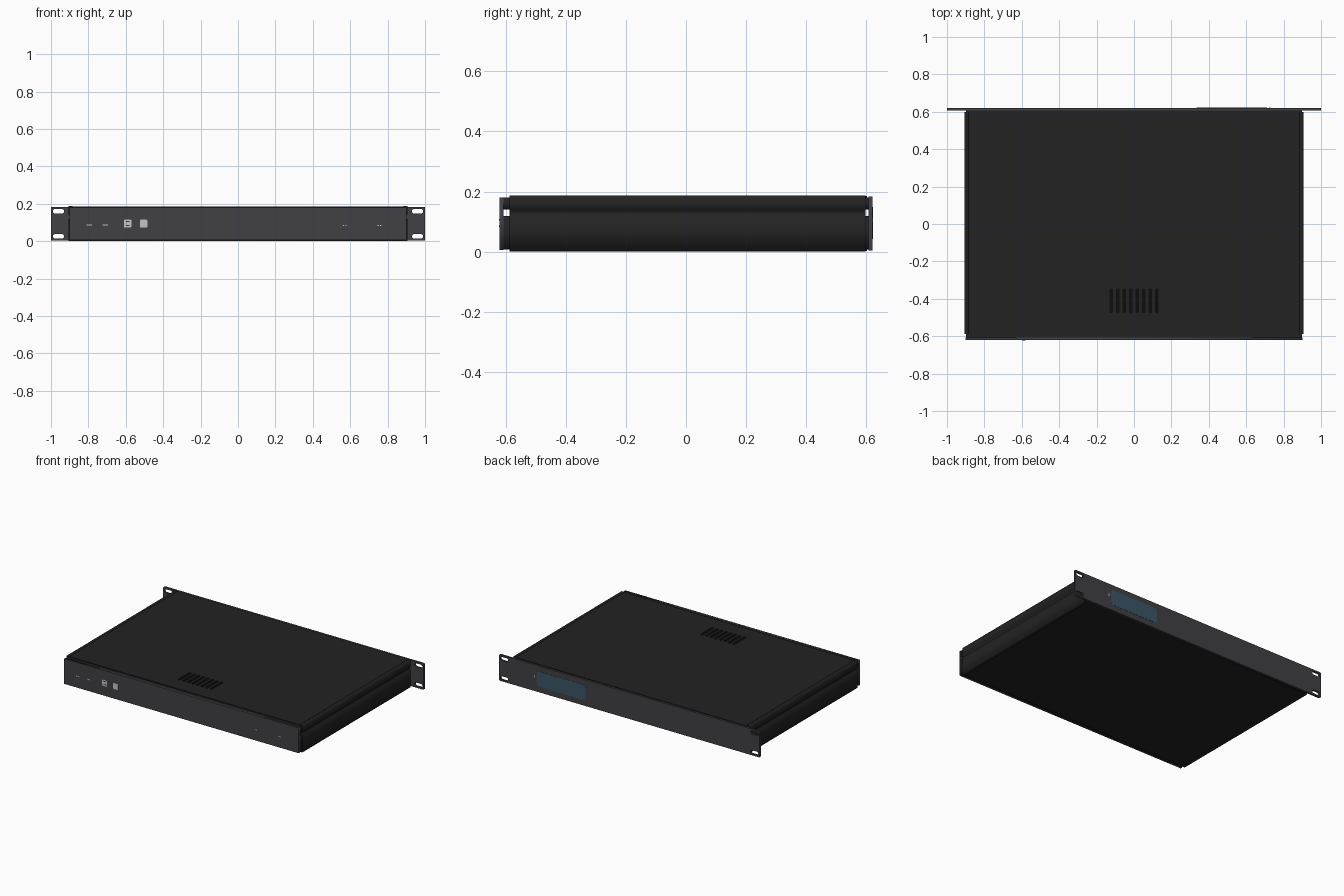
import bpy, bmesh, math

if "Cube" in bpy.data.objects:
    bpy.data.objects.remove(bpy.data.objects["Cube"])


def mat(name, rgb):
    m = bpy.data.materials.new(name)
    m.diffuse_color = (*rgb, 1)
    m.use_nodes = True
    m.node_tree.nodes["Principled BSDF"].inputs["Base Color"].default_value = m.diffuse_color
    return m


BODY = mat("black_case", (0.0165, 0.0165, 0.0165))
PANEL = mat("charcoal_panel", (0.053, 0.051, 0.058))
VOID = mat("deep_black", (0.004, 0.004, 0.004))
GLASS = mat("blue_window", (0.042, 0.09, 0.135))
METAL = mat("light_metal", (0.55, 0.55, 0.55))


def rect(x0, x1, y0, y1, r=0.0, n=4):
    """Rectangle outline with optional rounded corners."""
    if r == 0:
        return [(x0, y0), (x1, y0), (x1, y1), (x0, y1)]
    pts = []
    for cx, cy, a in ((x1 - r, y1 - r, 0), (x0 + r, y1 - r, 90),
                      (x0 + r, y0 + r, 180), (x1 - r, y0 + r, 270)):
        for i in range(n + 1):
            t = math.radians(a + 90 * i / n)
            pts.append((cx + r * math.cos(t), cy + r * math.sin(t)))
    return pts


def sheet(name, loops, lo, hi, material, upright=True):
    """Filled outline with holes, extruded along y (upright) or z."""
    cu = bpy.data.curves.new(name, 'CURVE')
    cu.dimensions = '2D'
    cu.fill_mode = 'BOTH'
    cu.extrude = (hi - lo) / 2
    for pts in loops:
        s = cu.splines.new('POLY')
        s.points.add(len(pts) - 1)
        for p, (x, y) in zip(s.points, pts):
            p.co = (x, y, 0, 1)
        s.use_cyclic_u = True
    ob = bpy.data.objects.new(name, cu)
    bpy.context.collection.objects.link(ob)
    mid = (lo + hi) / 2
    if upright:
        ob.rotation_euler.x = math.pi / 2
        ob.location.y = mid
    else:
        ob.location.z = mid
    bpy.ops.object.select_all(action='DESELECT')
    ob.select_set(True)
    bpy.context.view_layer.objects.active = ob
    bpy.ops.object.convert(target='MESH')
    ob = bpy.context.view_layer.objects.active
    bm = bmesh.new()
    bm.from_mesh(ob.data)
    bmesh.ops.remove_doubles(bm, verts=bm.verts, dist=1e-5)
    bmesh.ops.recalc_face_normals(bm, faces=bm.faces)
    bm.to_mesh(ob.data)
    bm.free()
    ob.data.materials.clear()
    ob.data.materials.append(material)
    return ob


# Rack panel with four oblong mounting slots in the ears
slots = [rect(*sorted((s * 0.93, s * 0.99)), z - 0.012, z + 0.012, 0.0119)
         for s in (-1, 1) for z in (0.16, 0.026)]
sheet("rack_panel", [rect(-1, 1, 0.003, 0.184, 0.006)] + slots, 0.608, 0.621, PANEL)

# Display window on the rack panel, with a small indicator beside it
sheet("display_window", [rect(0.335, 0.71, 0.042, 0.148, 0.018)], 0.618, 0.6225, GLASS)
sheet("indicator", [rect(0.722, 0.73, 0.095, 0.112)], 0.618, 0.622, METAL)

# Plate on the connector side
sheet("connector_plate", [rect(-0.9, 0.9, 0.006, 0.181)], -0.62, -0.608, PANEL)

# Sockets and small holes on the connector plate
for i, x in enumerate((-0.59, -0.505)):
    sheet(f"square_socket_{i}", [rect(x - 0.02, x + 0.02, 0.073, 0.115, 0.005)],
          -0.6215, -0.617, METAL)
for i, z in enumerate((0.082, 0.104)):
    sheet(f"socket_detail_{i}", [rect(-0.6, -0.58, z, z + 0.005)], -0.6225, -0.62, PANEL)
for i, x in enumerate((-0.795, -0.71)):
    sheet(f"slit_socket_{i}", [rect(x - 0.014, x + 0.014, 0.084, 0.09)],
          -0.6215, -0.617, METAL)
for i, x in enumerate((0.565, 0.577, 0.75, 0.763)):
    sheet(f"small_hole_{i}", [rect(x - 0.003, x + 0.003, 0.08, 0.086)],
          -0.6215, -0.617, METAL)

# Side rails: extruded profile with a long groove
for s, side in ((-1, "left"), (1, "right")):
    profile = [(0.885, 0), (0.905, 0), (0.905, 0.118), (0.898, 0.122), (0.898, 0.136),
               (0.905, 0.14), (0.905, 0.187), (0.885, 0.187)]
    sheet(f"{side}_rail", [[(s * x, z) for x, z in profile]], -0.587, 0.598, BODY)
    # Corner brackets joining the rails to the end plates
    for e, y0, y1 in (("rear", -0.609, -0.586), ("panel", 0.597, 0.609)):
        for k, z0, z1 in (("lower", 0.008, 0.118), ("upper", 0.14, 0.18)):
            sheet(f"{side}_{e}_{k}_bracket", [rect(*sorted((s * 0.885, s * 0.897)), z0, z1)],
                  y0, y1, BODY)

# Top cover with a row of vent slots
vents = [rect(x - 0.009, x + 0.009, -0.475, -0.345, 0.005)
         for x in (-0.1225 + 0.035 * i for i in range(8))]
sheet("top_cover", [rect(-0.886, 0.886, -0.585, 0.602)] + vents, 0.181, 0.186, BODY, False)
sheet("vent_backing", [rect(-0.16, 0.16, -0.49, -0.33)], 0.176, 0.179, VOID, False)

# Bottom cover, slightly inside the rails
sheet("bottom_cover", [rect(-0.886, 0.886, -0.587, 0.602)], 0.002, 0.007, BODY, False)

# Lips closing the seam between covers and end plates
for e, y0, y1 in (("rear", -0.609, -0.58), ("panel", 0.595, 0.609)):
    sheet(f"{e}_top_lip", [rect(-0.897, 0.897, y0, y1)], 0.175, 0.1805, BODY, False)
    sheet(f"{e}_bottom_lip", [rect(-0.897, 0.897, y0, y1)], 0.0075, 0.012, BODY, False)
